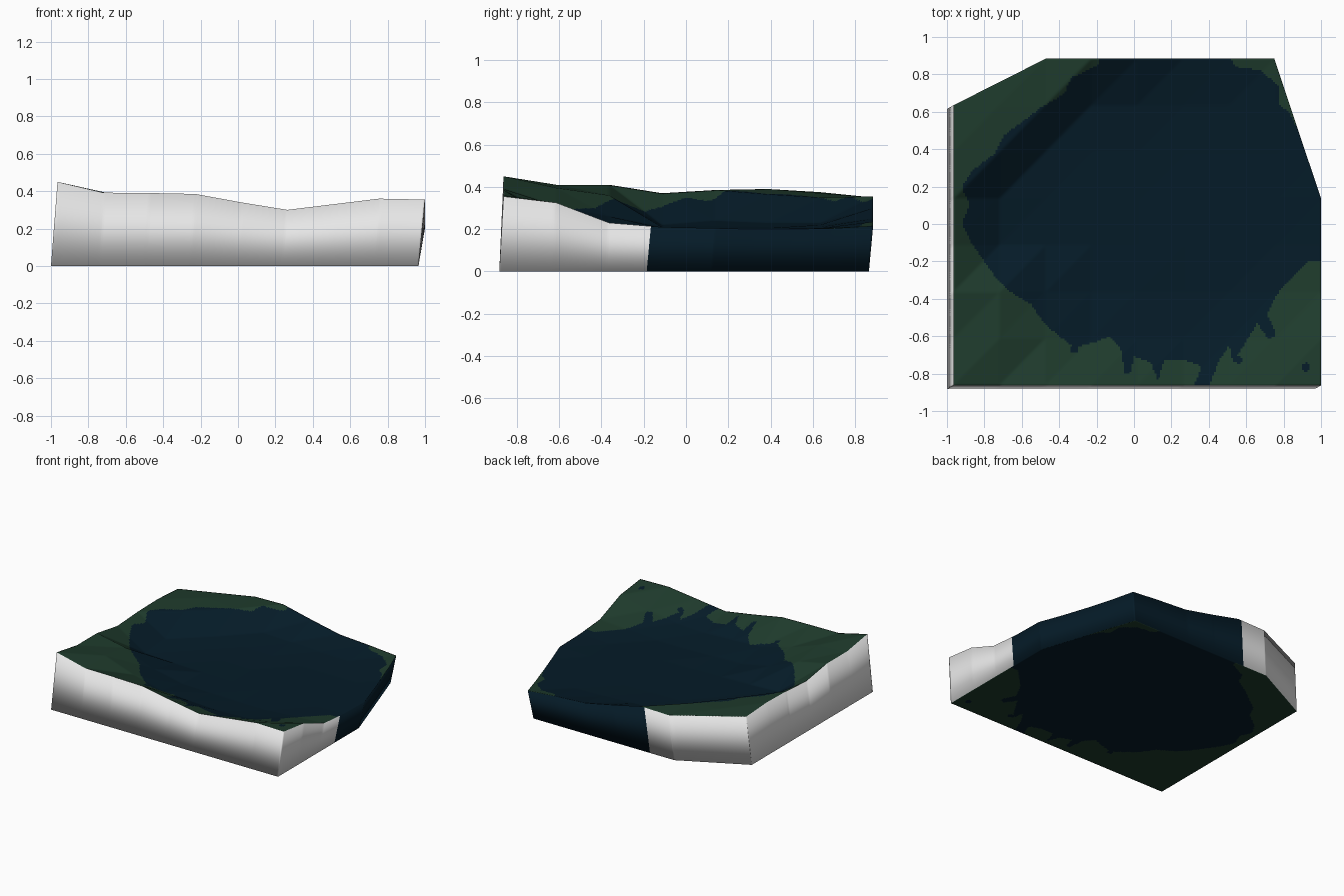
import bpy, bmesh, math
from mathutils import Vector

if "Cube" in bpy.data.objects:
    bpy.data.objects.remove(bpy.data.objects["Cube"])

# Coarse terrain heights: rows run front to back, columns left to right
HEIGHTS = [
    [.45, .392, .39, .385, .34, .30, .33, .36, .355],
    [.41, .395, .31, .25, .235, .225, .235, .27, .325],
    [.41, .36, .26, .21, .205, .20, .20, .215, .23],
    [.37, .22, .21, .205, .20, .20, .20, .20, .21],
    [.385, .24, .215, .205, .20, .20, .20, .20, .205],
    [.39, .365, .23, .21, .205, .20, .20, .20, .20],
    [.375, .37, .35, .23, .22, .21, .205, .205, .20],
    [.36, .355, .35, .355, .30, .25, .235, .215, .20]]
X0, X1, Y0, Y1 = -.965, 1.0, -.863, .885
NX, NY, SUB = 8, 7, 24

# Shoreline of the lake, with its small inlets
SHORE = [(-.18, .92), (-.19, .85), (-.25, .82), (-.34, .78), (-.37, .70), (-.5, .62),
         (-.58, .56), (-.70, .47), (-.74, .38), (-.86, .29), (-.92, .2), (-.88, .1),
         (-.92, 0), (-.87, -.1), (-.8, -.2), (-.73, -.3), (-.65, -.37), (-.55, -.43),
         (-.48, -.53), (-.4, -.6), (-.32, -.66), (-.2, -.63), (-.13, -.6), (-.07, -.67),
         (-.05, -.8), (-.02, -.8), (0, -.71), (.09, -.74), (.13, -.84), (.16, -.73),
         (.28, -.73), (.36, -.76), (.31, -.9), (.39, -.9), (.45, -.74), (.51, -.65),
         (.53, -.74), (.58, -.66), (.66, -.53), (.72, -.62), (.76, -.59), (.71, -.48),
         (.78, -.35), (.86, -.27), (.93, -.2), (1.1, -.18), (1.1, .2), (.88, .5),
         (.83, .6), (.78, .63), (.77, .74), (.68, .82), (.55, .84), (.48, .92)]
PONDS = [(.92, -.765, .022), (-.32, -.67, .02), (.56, -.73, .02)]


def height(s, t):
    """Linear height on the coarse grid, each cell split along its diagonal."""
    i, j = min(int(s), NX - 1), min(int(t), NY - 1)
    u, v = s - i, t - j
    a, b = HEIGHTS[j][i], HEIGHTS[j][i + 1]
    c, d = HEIGHTS[j + 1][i], HEIGHTS[j + 1][i + 1]
    return a + u * (b - a) + v * (d - b) if u > v else a + v * (c - a) + u * (d - c)


def in_lake(p):
    inside = any(math.hypot(p.x - x, p.y - y) < r for x, y, r in PONDS)
    if inside:
        return True
    for (ax, ay), (bx, by) in zip(SHORE, SHORE[1:] + SHORE[:1]):
        if (ay > p.y) != (by > p.y) and p.x < ax + (p.y - ay) * (bx - ax) / (by - ay):
            inside = not inside
    return inside


def material(name, rgb):
    m = bpy.data.materials.new(name)
    m.diffuse_color = (*rgb, 1)
    m.use_nodes = True
    m.node_tree.nodes["Principled BSDF"].inputs["Base Color"].default_value = m.diffuse_color
    return m


bm = bmesh.new()

# Terrain surface
cols, rows = NX * SUB, NY * SUB
grid = [[bm.verts.new((X0 + (X1 - X0) * i / cols, Y0 + (Y1 - Y0) * j / rows,
                       height(i / SUB, j / SUB))) for i in range(cols + 1)]
        for j in range(rows + 1)]
for j in range(rows):
    for i in range(cols):
        bm.faces.new((grid[j][i], grid[j][i + 1], grid[j + 1][i + 1], grid[j + 1][i]))

# Cut off the two back corners
for point, normal in (((-.965, .635, 0), (-.25, .495, 0)), ((1, .136, 0), (.749, .25, 0))):
    bmesh.ops.bisect_plane(bm, geom=bm.verts[:] + bm.edges[:] + bm.faces[:],
                           plane_co=point, plane_no=Vector(normal).normalized(),
                           clear_outer=True)

# Lake and grass
for f in bm.faces:
    f.material_index = 1 if in_lake(f.calc_center_median()) else 0

# Base and leaning side walls; the base repeats the surface colours
ret = bmesh.ops.extrude_face_region(bm, geom=bm.faces[:], use_keep_orig=True)
for g in ret["geom"]:
    if isinstance(g, bmesh.types.BMVert):
        g.co = (g.co.x - .035, g.co.y - .02, 0)
walls = {f for f in bm.faces if len({v.co.z > .01 for v in f.verts}) == 2}
for f in walls:
    c = f.calc_center_median()
    f.material_index = 1 if c.y > -.18 and c.x > -.28 else 2

bmesh.ops.recalc_face_normals(bm, faces=bm.faces[:])
for f in bm.faces:
    f.smooth = True
# Keep the upright corners crisp
for e in bm.edges:
    if len(e.link_faces) == 2 and all(f in walls for f in e.link_faces):
        e.smooth = e.calc_face_angle(0) < math.radians(60)

mesh = bpy.data.meshes.new("terrain_block")
bm.to_mesh(mesh)
bm.free()
for m in (material("dark green grass", (.013, .043, .025)),
          material("deep blue water", (.0015, .011, .021)),
          material("white side", (.85, .85, .85))):
    mesh.materials.append(m)
bpy.context.collection.objects.link(bpy.data.objects.new("terrain_block", mesh))
